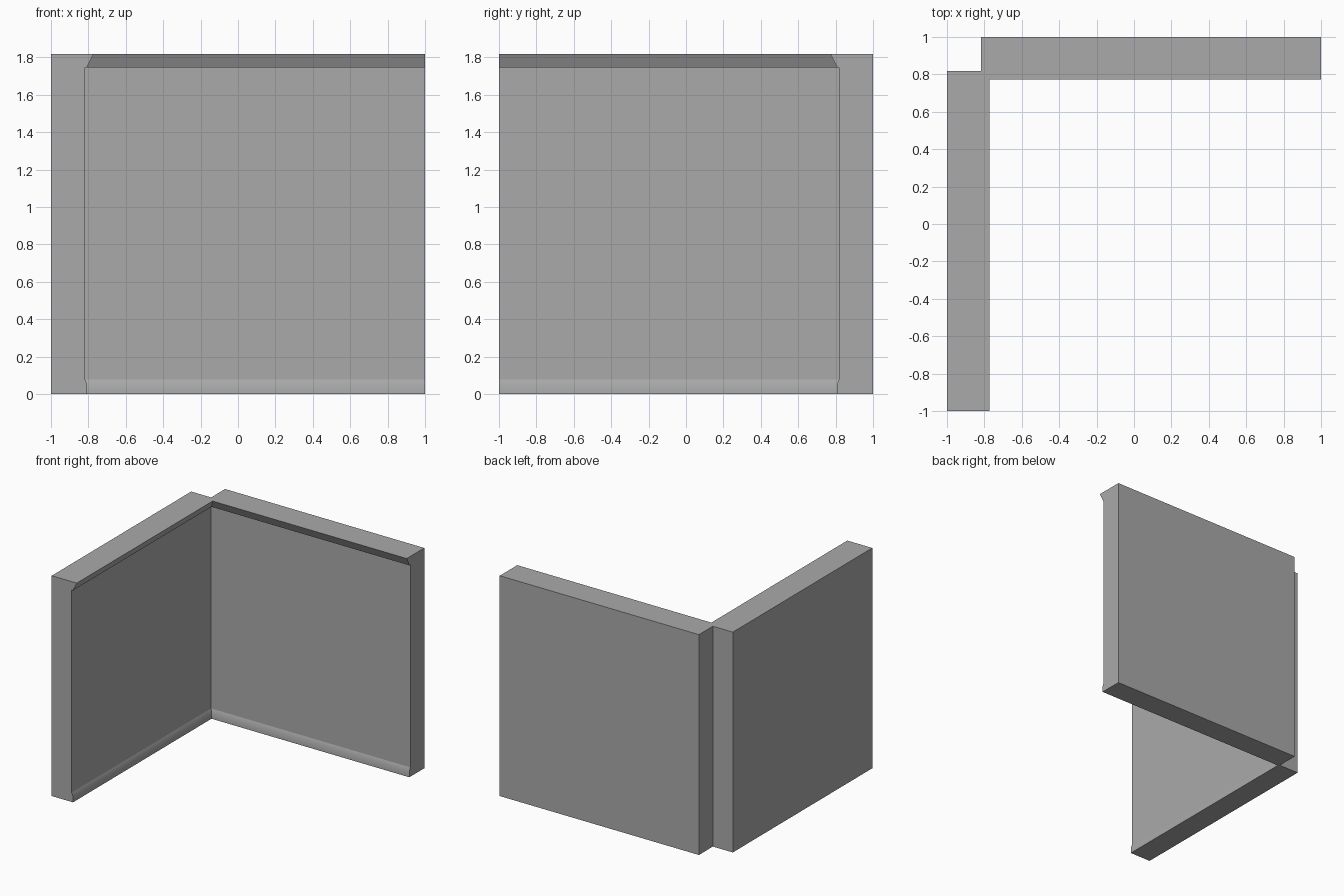
import bpy
import bmesh
import math

cube = bpy.data.objects.get("Cube")
if cube:
    bpy.data.objects.remove(cube, do_unlink=True)

HEIGHT = 1.818   # wall height
INNER = 0.818    # distance from the centre to the inner wall faces

# Single plaster material
plaster = bpy.data.materials.new("plaster_grey")
plaster.use_nodes = True
grey = (0.4, 0.4, 0.4, 1)
plaster.diffuse_color = grey
bsdf = next(n for n in plaster.node_tree.nodes if n.type == "BSDF_PRINCIPLED")
bsdf.inputs["Base Color"].default_value = grey
bsdf.inputs["Roughness"].default_value = 0.8


def finish(name, bm):
    mesh = bpy.data.meshes.new(name)
    bm.to_mesh(mesh)
    bm.free()
    mesh.materials.append(plaster)
    obj = bpy.data.objects.new(name, mesh)
    bpy.context.collection.objects.link(obj)
    return obj


def wall(name, x0, x1, y0, y1):
    bm = bmesh.new()
    bmesh.ops.create_cube(bm, size=1)
    for v in bm.verts:
        v.co.x = x1 if v.co.x > 0 else x0
        v.co.y = y1 if v.co.y > 0 else y0
        v.co.z = HEIGHT if v.co.z > 0 else 0
    return finish(name, bm)


def trim(name, profile):
    """Sweep (offset, height) points along both inner wall faces, mitred in the corner."""
    bm = bmesh.new()
    stations = [
        [bm.verts.new((1, INNER - e, z)) for e, z in profile],
        [bm.verts.new((e - INNER, INNER - e, z)) for e, z in profile],
        [bm.verts.new((e - INNER, -1, z)) for e, z in profile],
    ]
    for a, b in zip(stations, stations[1:]):
        for j in range(len(profile) - 1):
            bm.faces.new((a[j], a[j + 1], b[j + 1], b[j]))
    bm.faces.new(stations[0][::-1])
    bm.faces.new(stations[-1])
    return finish(name, bm)


# Two walls meeting along one inner corner edge
wall("back_wall", -INNER, 1, INNER, 1)
wall("right_wall", -1, -INNER, -1, INNER)

# Sloped cornice under the top edge
trim("cornice", [(0, 1.747), (0.01, 1.747), (0.046, HEIGHT), (0, HEIGHT)])

# Skirting board with a softly chamfered top
skirting = trim("skirting_board", [(0, 0), (0.012, 0), (0.012, 0.048), (0, 0.077)])

bpy.ops.object.select_all(action="DESELECT")
skirting.select_set(True)
bpy.context.view_layer.objects.active = skirting
bpy.ops.object.shade_smooth_by_angle(angle=math.radians(30))
